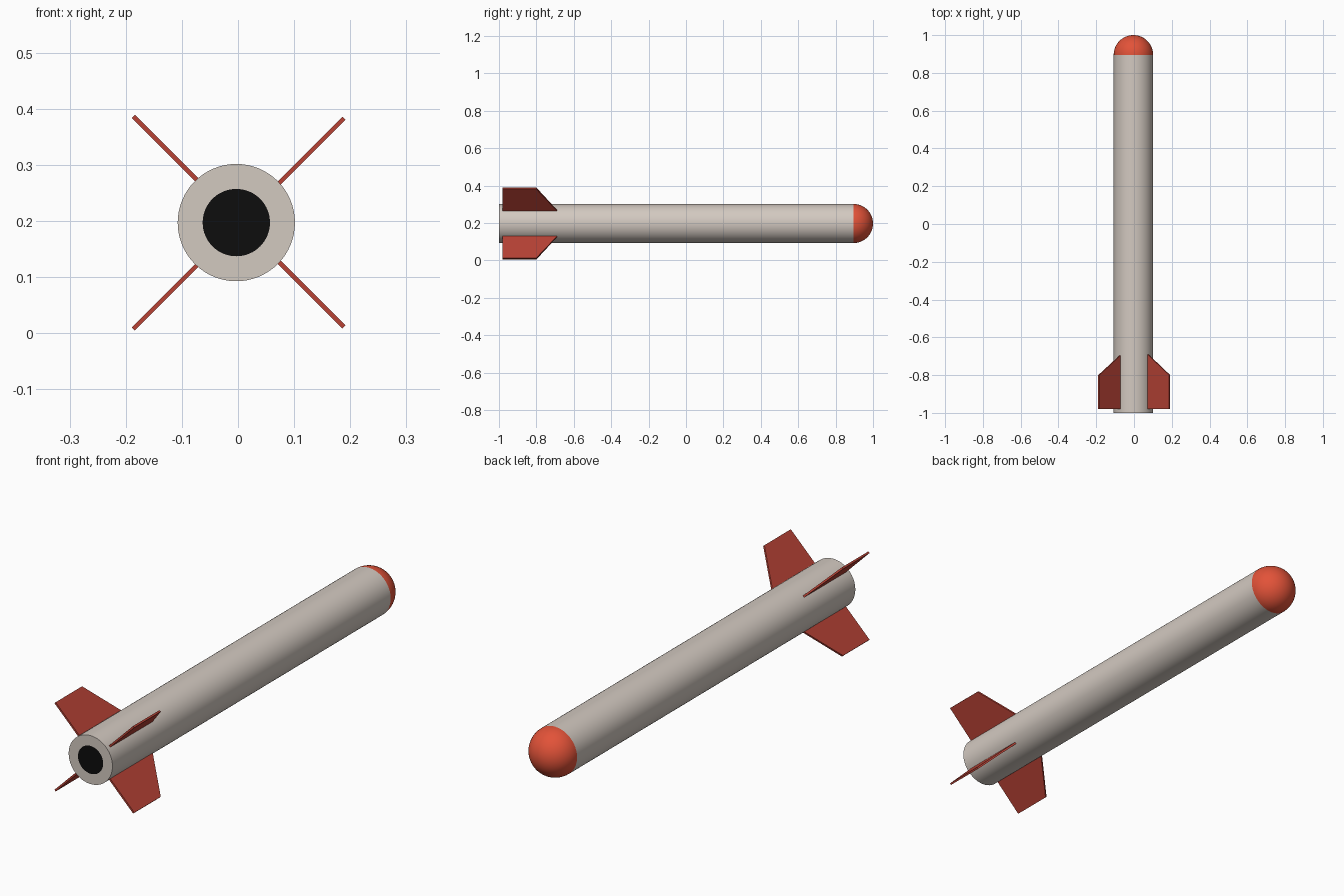
import bpy, bmesh, math
from mathutils import Vector

if "Cube" in bpy.data.objects:
    bpy.data.objects.remove(bpy.data.objects["Cube"])

CX, CZ = -0.003, 0.197      # body axis
R = 0.1045                  # body radius
SIDES = 64


def material(name, rgb):
    m = bpy.data.materials.new(name)
    m.diffuse_color = (*rgb, 1)
    m.use_nodes = True
    m.node_tree.nodes["Principled BSDF"].inputs["Base Color"].default_value = m.diffuse_color
    return m


grey = material("warm_grey", (0.65, 0.585, 0.53))
orange = material("orange_red", (0.76, 0.085, 0.04))
red = material("dark_red", (0.48, 0.055, 0.036))
black = material("black", (0.004, 0.004, 0.004))


def finish(bm, name, mats, smooth):
    bmesh.ops.remove_doubles(bm, verts=bm.verts, dist=1e-5)
    bmesh.ops.recalc_face_normals(bm, faces=bm.faces)
    me = bpy.data.meshes.new(name)
    bm.to_mesh(me)
    bm.free()
    for m in mats:
        me.materials.append(m)
    ob = bpy.data.objects.new(name, me)
    bpy.context.collection.objects.link(ob)
    if smooth:
        bpy.context.view_layer.objects.active = ob
        ob.select_set(True)
        bpy.ops.object.shade_smooth_by_angle(angle=math.radians(35))
        ob.select_set(False)
    return ob


def lathe(profile):
    """Spin (radius, y) points around the body axis."""
    bm = bmesh.new()
    vs = [bm.verts.new((CX + r, y, CZ)) for r, y in profile]
    es = [bm.edges.new(p) for p in zip(vs, vs[1:])]
    bmesh.ops.spin(bm, geom=vs + es, cent=(CX, 0, CZ), axis=(0, 1, 0),
                   angle=math.tau, steps=SIDES, use_merge=True)
    return bm


# body tube with a black nozzle disc in the tail face
NOSE_Y = 1 - R
bm = lathe([(0, -1), (0.06, -1), (R, -1), (R, NOSE_Y)])
for f in bm.faces:
    c = f.calc_center_median()
    if c.y < -0.999 and math.hypot(c.x - CX, c.z - CZ) < 0.06:
        f.material_index = 1
finish(bm, "body", [grey, black], True)

# hemispherical nose
N = 16
arc = [(R * math.cos(i / N * math.pi / 2), NOSE_Y + R * math.sin(i / N * math.pi / 2))
       for i in range(N)] + [(0, 1)]
finish(lathe(arc), "nose", [orange], True)

# four diagonal fins: (distance along the diagonal, y)
T = 0.004
FX = 0.003                  # crossing point of the fin planes
for side, sx in (("left", -1), ("right", 1)):
    tip = 0.268 if sx < 0 else 0.263
    for level, sz in (("upper", 1), ("lower", -1)):
        out = Vector((sx, 0, sz)).normalized()
        nrm = Vector((sx, 0, -sz)).normalized()
        shape = [(0.085, -0.98), (tip, -0.98), (tip, -0.80), (0.1, -0.69), (0.085, -0.69)]
        bm = bmesh.new()
        a, b = [[bm.verts.new(Vector((FX, y, CZ)) + out * d + nrm * s * T)
                 for d, y in shape] for s in (-1, 1)]
        bm.faces.new(a)
        bm.faces.new(b)
        for i in range(len(shape)):
            j = (i + 1) % len(shape)
            bm.faces.new((a[i], a[j], b[j], b[i]))
        finish(bm, f"{level}_{side}_fin", [red], False)
